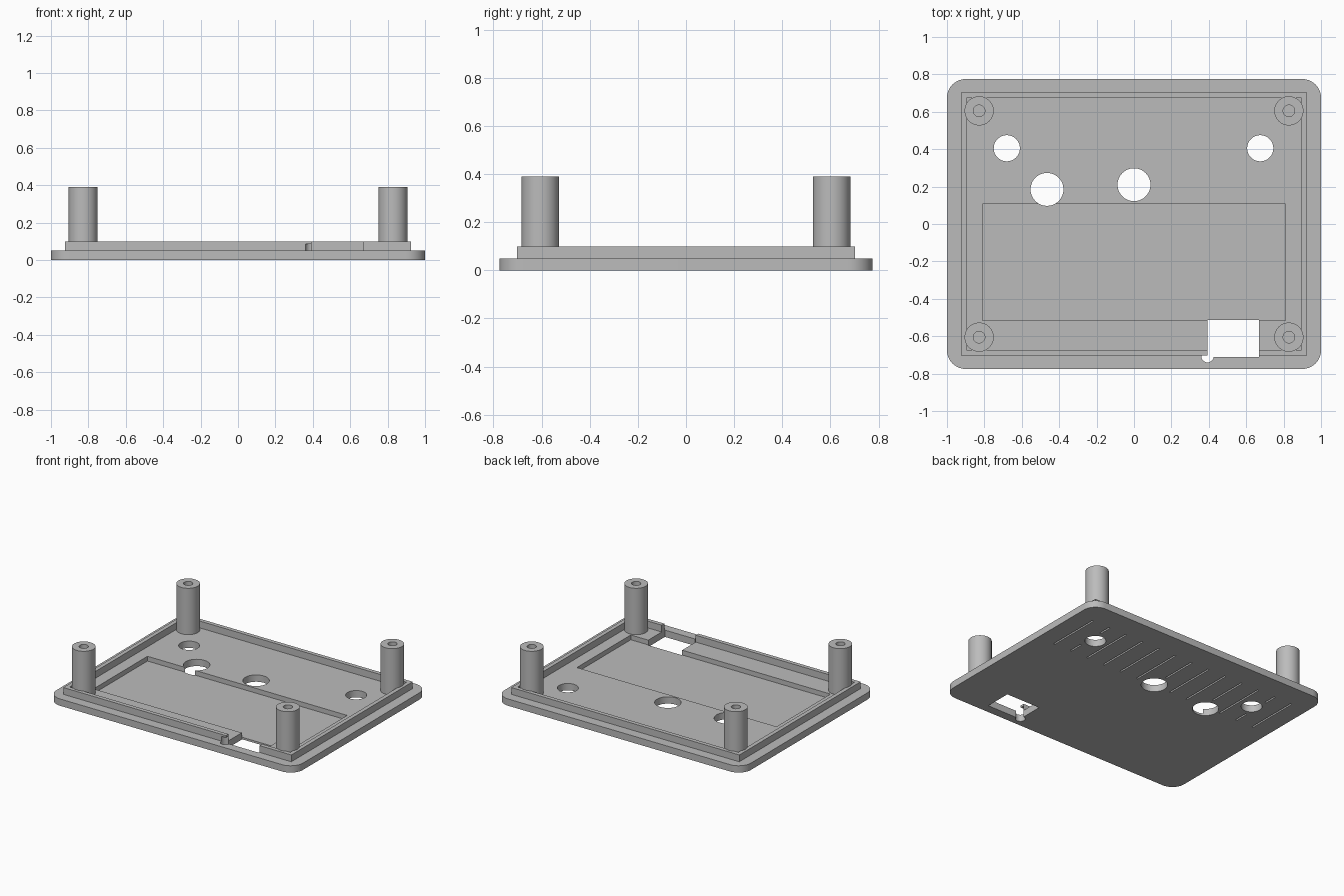
import bpy
import bmesh
import math

if "Cube" in bpy.data.objects:
    bpy.data.objects.remove(bpy.data.objects["Cube"])

grey = bpy.data.materials.new("Grey plastic")
grey.use_nodes = True
tone = (0.5, 0.5, 0.5, 1)
grey.diffuse_color = tone
grey.node_tree.nodes["Principled BSDF"].inputs["Base Color"].default_value = tone


def finish(name, bm):
    bmesh.ops.recalc_face_normals(bm, faces=bm.faces)
    mesh = bpy.data.meshes.new(name)
    bm.to_mesh(mesh)
    bm.free()
    mesh.materials.append(grey)
    obj = bpy.data.objects.new(name, mesh)
    bpy.context.collection.objects.link(obj)
    return obj


def prism(name, outline, z0, z1):
    """Extrude a closed outline between two heights."""
    bm = bmesh.new()
    face = bm.faces.new([bm.verts.new((x, y, z0)) for x, y in outline])
    new = bmesh.ops.extrude_face_region(bm, geom=[face])["geom"]
    verts = [v for v in new if isinstance(v, bmesh.types.BMVert)]
    bmesh.ops.translate(bm, verts=verts, vec=(0, 0, z1 - z0))
    return finish(name, bm)


def box(name, x0, x1, y0, y1, z0, z1):
    return prism(name, [(x0, y0), (x1, y0), (x1, y1), (x0, y1)], z0, z1)


def disc(name, x, y, r, z0, z1, n=48):
    steps = [2 * math.pi * i / n for i in range(n)]
    return prism(name, [(x + r * math.cos(a), y + r * math.sin(a)) for a in steps], z0, z1)


def rounded_rect(hx, hy, r, n=10):
    points = []
    for corner, (sx, sy) in enumerate([(1, 1), (-1, 1), (-1, -1), (1, -1)]):
        for i in range(n + 1):
            a = math.pi / 2 * (corner + i / n)
            points.append((sx * (hx - r) + r * math.cos(a), sy * (hy - r) + r * math.sin(a)))
    return points


def select_only(obj):
    bpy.ops.object.select_all(action="DESELECT")
    obj.select_set(True)
    bpy.context.view_layer.objects.active = obj


def cut(target, cutters):
    for cutter in cutters:
        mod = target.modifiers.new("Cut", "BOOLEAN")
        mod.operation = "DIFFERENCE"
        mod.solver = "EXACT"
        mod.object = cutter
        select_only(target)
        bpy.ops.object.modifier_apply(modifier=mod.name)


def smooth(obj):
    select_only(obj)
    bpy.ops.object.shade_smooth_by_angle(angle=math.radians(30))


# Main parts: rounded plate and the raised lip
plate = prism("base_plate", rounded_rect(1, 0.775, 0.1), 0, 0.05)
lip = box("raised_lip", -0.925, 0.925, -0.703, 0.703, 0.05, 0.1)

# Cutters: recess, connector window and its round corner notch
inside = box("lip_inside_cutter", -0.895, 0.895, -0.673, 0.673, 0, 0.2)
recess = box("recess_cutter", -0.81, 0.81, -0.517, 0.108, 0.015, 0.2)
window = box("window_cutter", 0.393, 0.668, -0.71, -0.513, -0.1, 0.2)
notch = disc("notch_cutter", 0.393, -0.707, 0.033, -0.1, 0.085)

# Cutters: round through holes
holes = [(-0.68, 0.405, 0.07), (0.675, 0.405, 0.07), (-0.465, 0.185, 0.088), (0, 0.21, 0.088)]
hole_cutters = [disc("hole_cutter", x, y, r, -0.1, 0.2) for x, y, r in holes]

# Cutters: shallow grooves underneath, interrupted around the holes
groove_cutters = []
for i in range(-6, 7):
    x = i * 0.1433
    spans = [(0.2, 0.6)]
    for hx, hy, r in holes:
        if abs(x - hx) < r:
            low, high = hy - r - 0.03, hy + r + 0.03
            spans = [(0.2, low), (high, 0.6)]
    for y0, y1 in spans:
        if y1 - y0 > 0.03:
            groove_cutters.append(box("groove_cutter", x - 0.006, x + 0.006, y0, y1, -0.1, 0.012))

cut(plate, [recess, window, notch] + hole_cutters + groove_cutters)
cut(lip, [inside, window, notch])
for cutter in [inside, recess, window, notch] + hole_cutters + groove_cutters:
    bpy.data.objects.remove(cutter)
smooth(plate)
smooth(lip)

# Corner posts with blind screw holes
for side, sx in (("left", 1), ("right", -1)):
    for end, sy in (("front", -1), ("back", 1)):
        x, y = sx * 0.828, sy * 0.605
        post = disc(end + "_" + side + "_post", x, y, 0.078, 0.045, 0.39)
        bore = disc("bore_cutter", x, y, 0.031, 0.06, 0.5, 32)
        cut(post, [bore])
        bpy.data.objects.remove(bore)
        smooth(post)
